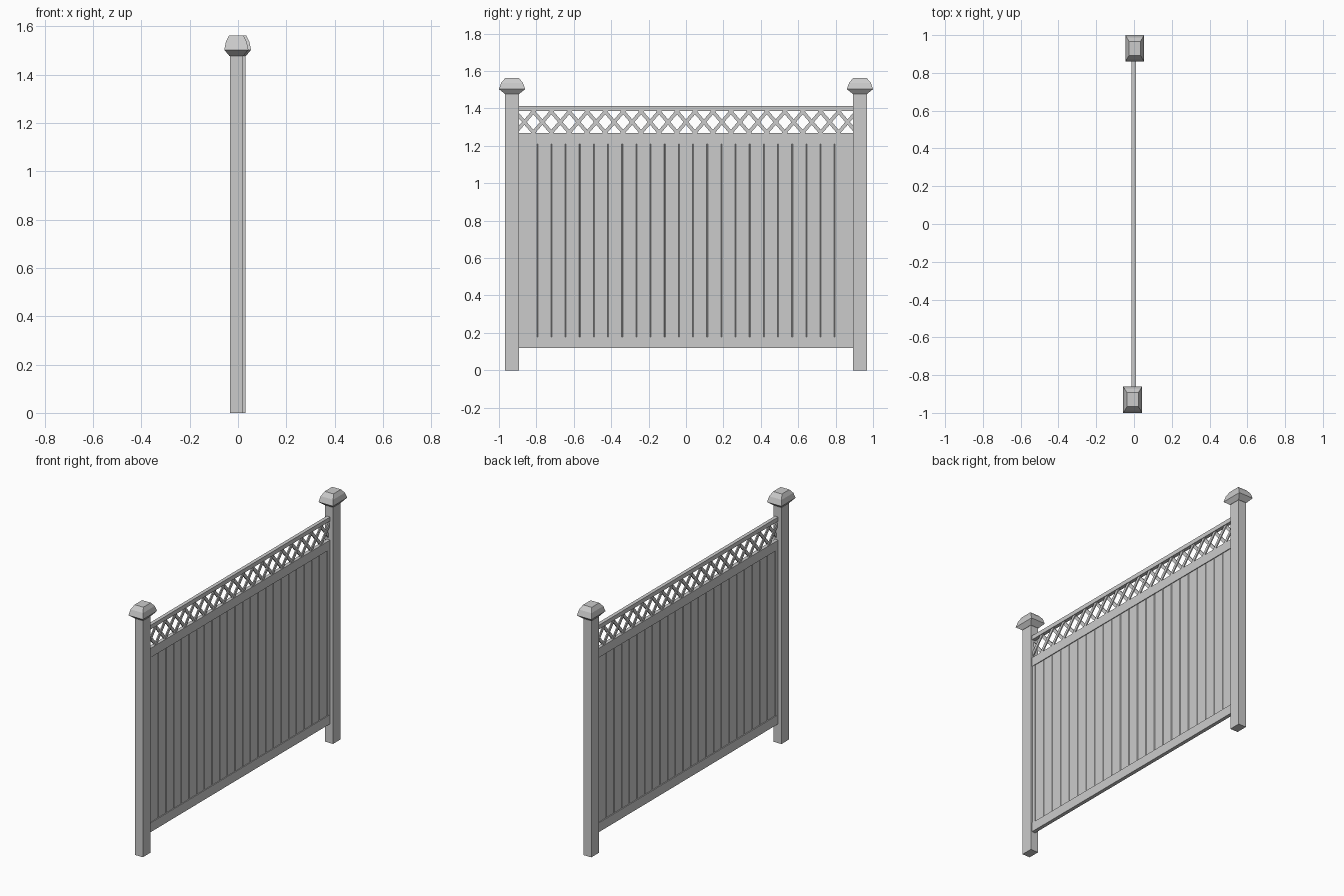
import bpy, bmesh

if "Cube" in bpy.data.objects:
    bpy.data.objects.remove(bpy.data.objects["Cube"])


def loft(name, rings):
    """Closed solid through rings of 3D points (equal counts)."""
    bm = bmesh.new()
    vs = [[bm.verts.new(p) for p in r] for r in rings]
    n = len(rings[0])
    for a, b in zip(vs, vs[1:]):
        for i in range(n):
            j = (i + 1) % n
            bm.faces.new((a[i], a[j], b[j], b[i]))
    bm.faces.new(vs[0][::-1])
    bm.faces.new(vs[-1])
    bmesh.ops.recalc_face_normals(bm, faces=bm.faces)
    me = bpy.data.meshes.new(name)
    bm.to_mesh(me)
    bm.free()
    ob = bpy.data.objects.new(name, me)
    bpy.context.collection.objects.link(ob)
    return ob


def rect(cx, cy, hx, hy, z):
    return [(cx - hx, cy - hy, z), (cx + hx, cy - hy, z),
            (cx + hx, cy + hy, z), (cx - hx, cy + hy, z)]


def box(name, x0, x1, y0, y1, z0, z1):
    c = ((x0 + x1) / 2, (y0 + y1) / 2, (x1 - x0) / 2, (y1 - y0) / 2)
    return loft(name, [rect(*c, z0), rect(*c, z1)])


# Posts (slightly out of line) with flared, faceted caps
CAP = [(0.029, 0.039, 1.478), (0.050, 0.070, 1.503),
       (0.043, 0.058, 1.537), (0.030, 0.037, 1.562)]
for side, cx, cy in (("near", -0.007, -0.93), ("far", 0.004, 0.93)):
    loft(side + "_post", [rect(cx, cy, 0.027, 0.037, z) for z in (0, 1.48)])
    loft(side + "_post_cap", [rect(cx, cy, hx, hy, z) for hx, hy, z in CAP])

# Horizontal rails
for name, z0, z1 in (("bottom_rail", 0.12, 0.178), ("middle_rail", 1.21, 1.268),
                     ("top_rail", 1.386, 1.412)):
    box(name, -0.012, 0.011, -0.90, 0.90, z0, z1)

# Side channels holding the boards
for side, s in (("near", -1), ("far", 1)):
    y0, y1 = sorted((s * 0.868, s * 0.90))
    box(side + "_side_channel", -0.010, 0.009, y0, y1, 0.17, 1.22)

# Vertical boards with chamfered edges forming V grooves
COUNT, PITCH = 23, 0.0757
T, C, H = 0.006, 0.003, PITCH / 2
for i in range(COUNT):
    y = (i - (COUNT - 1) / 2) * PITCH
    prof = [(-T, -H + C), (-T + C, -H), (T - C, -H), (T, -H + C),
            (T, H - C), (T - C, H), (-T + C, H), (-T, H - C)]
    loft(f"board_{i + 1:02d}", [[(x, y + v, z) for x, v in prof]
                                for z in (0.165, 1.225)])

# Lattice: two crossing layers of diagonal slats
Z0, Z1, RUN, W = 1.262, 1.392, 0.056, 0.0125
for i in range(19):
    y = (i - 9) * 0.096
    for d, layer, x in ((1, "front", 0.003), (-1, "back", -0.003)):
        loft(f"lattice_{layer}_{i + 1:02d}",
             [rect(x, y - d * RUN, 0.0035, W, Z0), rect(x, y + d * RUN, 0.0035, W, Z1)])
